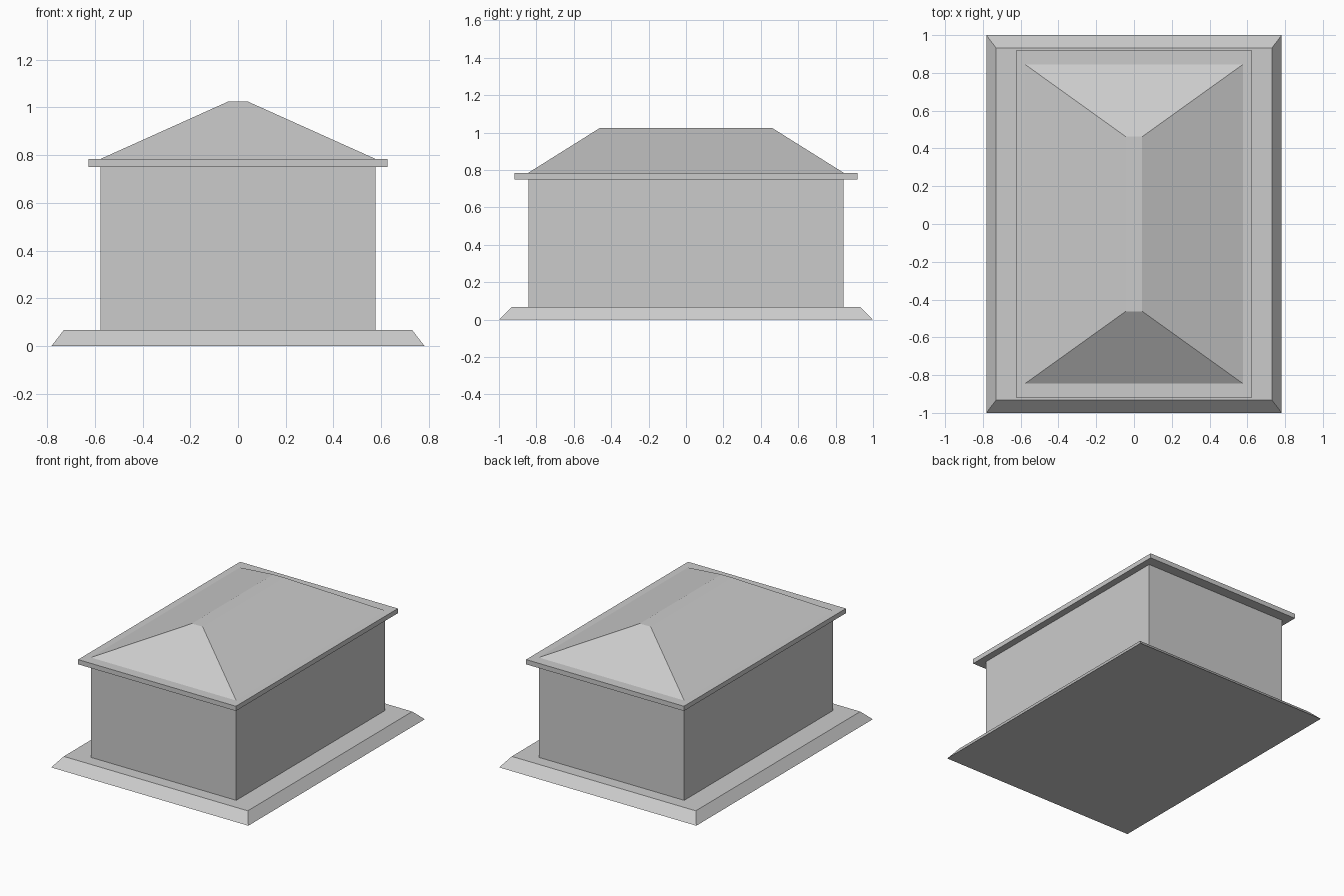
import bpy
import bmesh

if "Cube" in bpy.data.objects:
    bpy.data.objects.remove(bpy.data.objects["Cube"])


def tapered_block(name, bottom, top):
    """Closed block between two centred rectangles, each (half_x, half_y, z)."""
    bm = bmesh.new()
    rings = [[bm.verts.new((sx * hx, sy * hy, z))
              for sx, sy in ((-1, -1), (1, -1), (1, 1), (-1, 1))]
             for hx, hy, z in (bottom, top)]
    low, high = rings
    bm.faces.new(low[::-1])
    bm.faces.new(high)
    for i in range(4):
        j = (i + 1) % 4
        bm.faces.new((low[i], low[j], high[j], high[i]))
    mesh = bpy.data.meshes.new(name)
    bm.to_mesh(mesh)
    bm.free()
    obj = bpy.data.objects.new(name, mesh)
    bpy.context.collection.objects.link(obj)
    return obj


# Sloped plinth under the building
tapered_block("foundation", (0.782, 1.0, 0.0), (0.73, 0.932, 0.067))

# Plain walls
tapered_block("walls", (0.576, 0.843, 0.067), (0.576, 0.843, 0.75))

# Overhanging slab at the top of the walls
tapered_block("eaves", (0.626, 0.918, 0.75), (0.626, 0.918, 0.784))

# Hipped roof with a narrow flat ridge
tapered_block("hip_roof", (0.577, 0.845, 0.784), (0.043, 0.462, 1.024))
